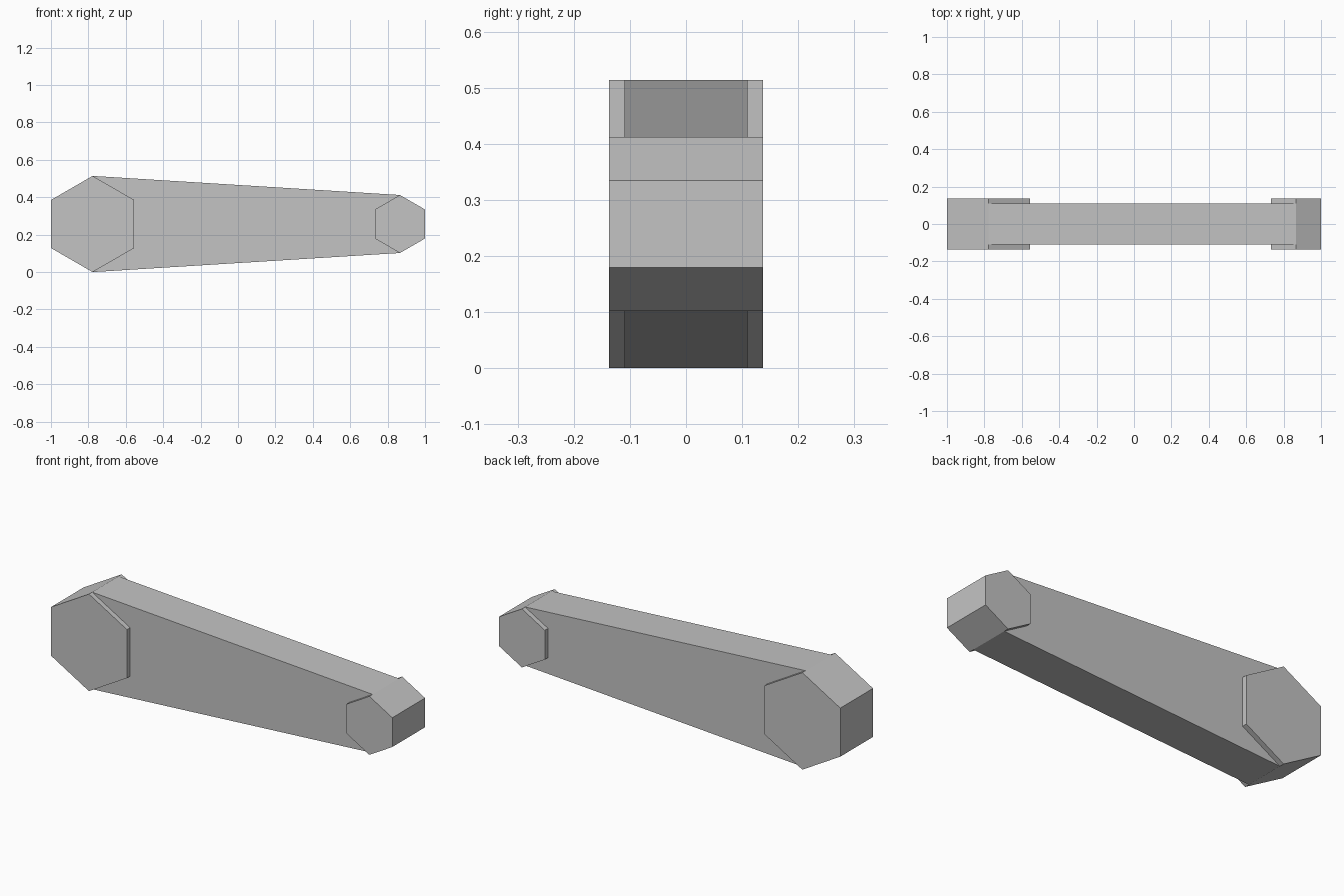
import bpy
import bmesh
from math import sin, cos, pi

cube = bpy.data.objects.get("Cube")
if cube:
    bpy.data.objects.remove(cube, do_unlink=True)

GREY = 0.55
grey = bpy.data.materials.new("plain_grey")
grey.use_nodes = True
grey.diffuse_color = (GREY, GREY, GREY, 1)
grey.node_tree.nodes["Principled BSDF"].inputs["Base Color"].default_value = grey.diffuse_color


def extrude_profile(name, points, half_depth):
    """Closed flat-shaded solid from an x-z profile, centred on y = 0."""
    bm = bmesh.new()
    face = bm.faces.new([bm.verts.new((x, -half_depth, z)) for x, z in points])
    result = bmesh.ops.extrude_face_region(bm, geom=[face])
    moved = [v for v in result["geom"] if isinstance(v, bmesh.types.BMVert)]
    bmesh.ops.translate(bm, verts=moved, vec=(0, 2 * half_depth, 0))
    bmesh.ops.recalc_face_normals(bm, faces=bm.faces)
    mesh = bpy.data.meshes.new(name)
    bm.to_mesh(mesh)
    bm.free()
    mesh.materials.append(grey)
    obj = bpy.data.objects.new(name, mesh)
    bpy.context.collection.objects.link(obj)
    return obj


def hexagon(x, z, radius):
    return [(x + radius * sin(i * pi / 3), z + radius * cos(i * pi / 3)) for i in range(6)]


# Hexagonal end bosses, each touching one end of the two-unit length
BIG, SMALL = 0.257, 0.155
MID_Z = BIG
big_x = -1 + BIG * cos(pi / 6)
small_x = 1 - SMALL * cos(pi / 6)
extrude_profile("large_end_boss", hexagon(big_x, MID_Z, BIG), 0.137)
extrude_profile("small_end_boss", hexagon(small_x, MID_Z, SMALL), 0.137)

# Tapered arm joining the bosses through their centres
extrude_profile("tapered_arm", [
    (big_x, MID_Z - BIG), (small_x, MID_Z - SMALL),
    (small_x, MID_Z + SMALL), (big_x, MID_Z + BIG)], 0.11)
